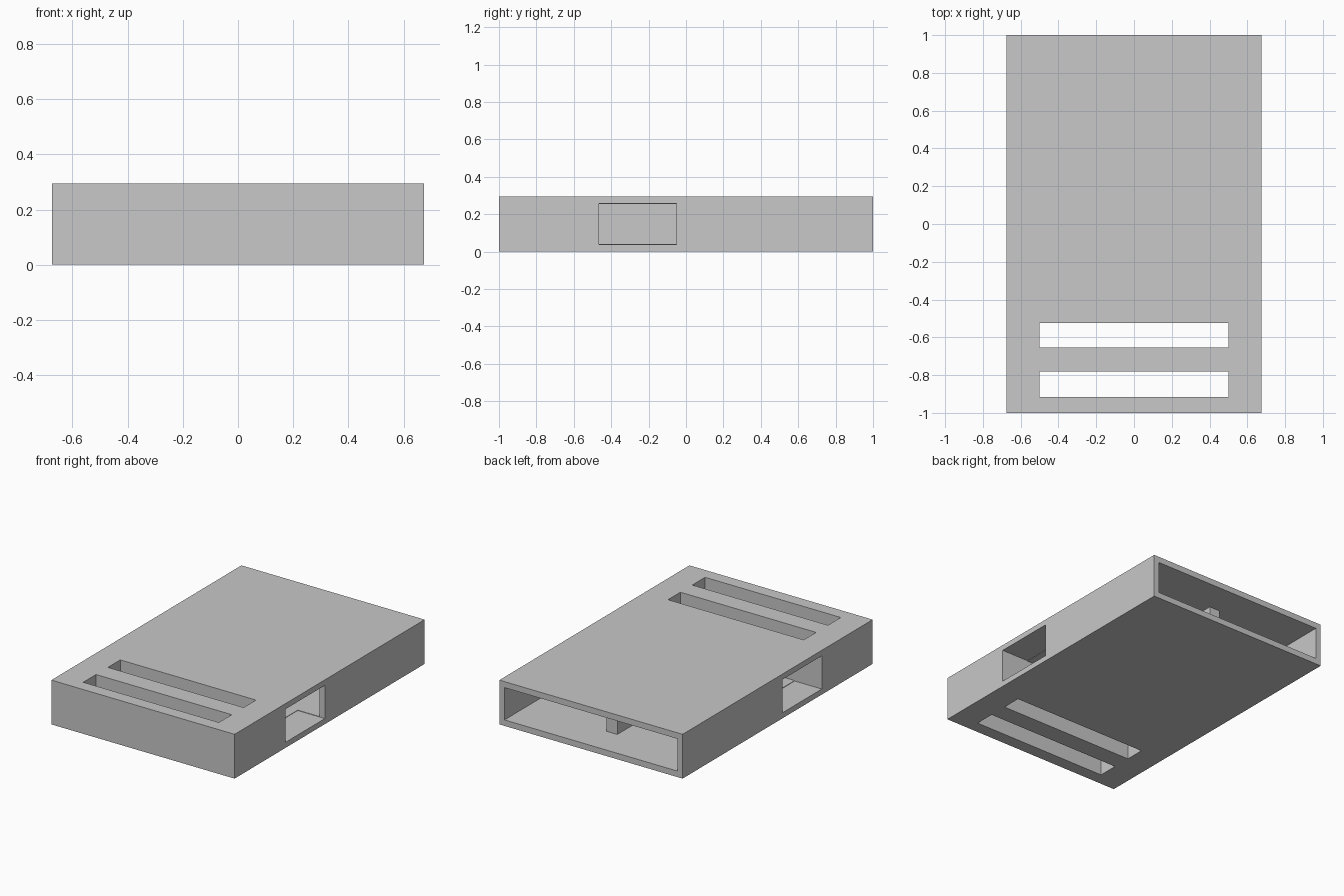
import bpy

cube = bpy.data.objects.get("Cube")
if cube:
    bpy.data.objects.remove(cube, do_unlink=True)

# Single plain grey
grey = bpy.data.materials.new("plain_grey")
grey.use_nodes = True
colour = (0.58, 0.58, 0.58, 1)
grey.diffuse_color = colour
for node in grey.node_tree.nodes:
    if node.type == 'BSDF_PRINCIPLED':
        node.inputs["Base Color"].default_value = colour


def box(name, xs, ys, zs):
    """Axis-aligned box from its ranges."""
    ranges = (xs, ys, zs)
    bpy.ops.mesh.primitive_cube_add(size=1)
    ob = bpy.context.object
    ob.name = ob.data.name = name
    for v in ob.data.vertices:
        v.co = [r[0] if c < 0 else r[1] for c, r in zip(v.co, ranges)]
    ob.data.materials.append(grey)
    return ob


W, H, WALL = 0.675, 0.295, 0.038
FRONT_BLOCK = -0.465  # solid front ends here

casing = box("casing", (-W, W), (-1, 1), (0, H))

# Open-backed chamber
cutters = [box("chamber_cutter", (-W + WALL, W - WALL), (FRONT_BLOCK, 1.1),
               (0.04, H - 0.04))]

# Two through slots in the solid front
for y0, y1 in ((-0.915, -0.78), (-0.655, -0.525)):
    cutters.append(box("slot_cutter", (-0.5, 0.5), (y0, y1), (-0.1, H + 0.1)))

# Side windows, cut a hair into the chamber floor and ceiling
for s in (-1, 1):
    cutters.append(box("window_cutter", sorted((s * 0.475, s * 0.8)),
                       (FRONT_BLOCK, -0.05), (0.037, H - 0.037)))

for cutter in cutters:
    mod = casing.modifiers.new(cutter.name, 'BOOLEAN')
    mod.operation = 'DIFFERENCE'
    mod.solver = 'EXACT'
    mod.object = cutter
    cutter.hide_render = True

# Bake the cuts and drop the cutters
depsgraph = bpy.context.evaluated_depsgraph_get()
mesh = bpy.data.meshes.new_from_object(casing.evaluated_get(depsgraph))
casing.modifiers.clear()
casing.data = mesh
for cutter in cutters:
    bpy.data.objects.remove(cutter, do_unlink=True)

# Central wall between the two halves of the chamber
box("centre_divider", (-0.04, 0.04), (FRONT_BLOCK - 0.01, 0.78),
    (0.03, H - 0.03))
